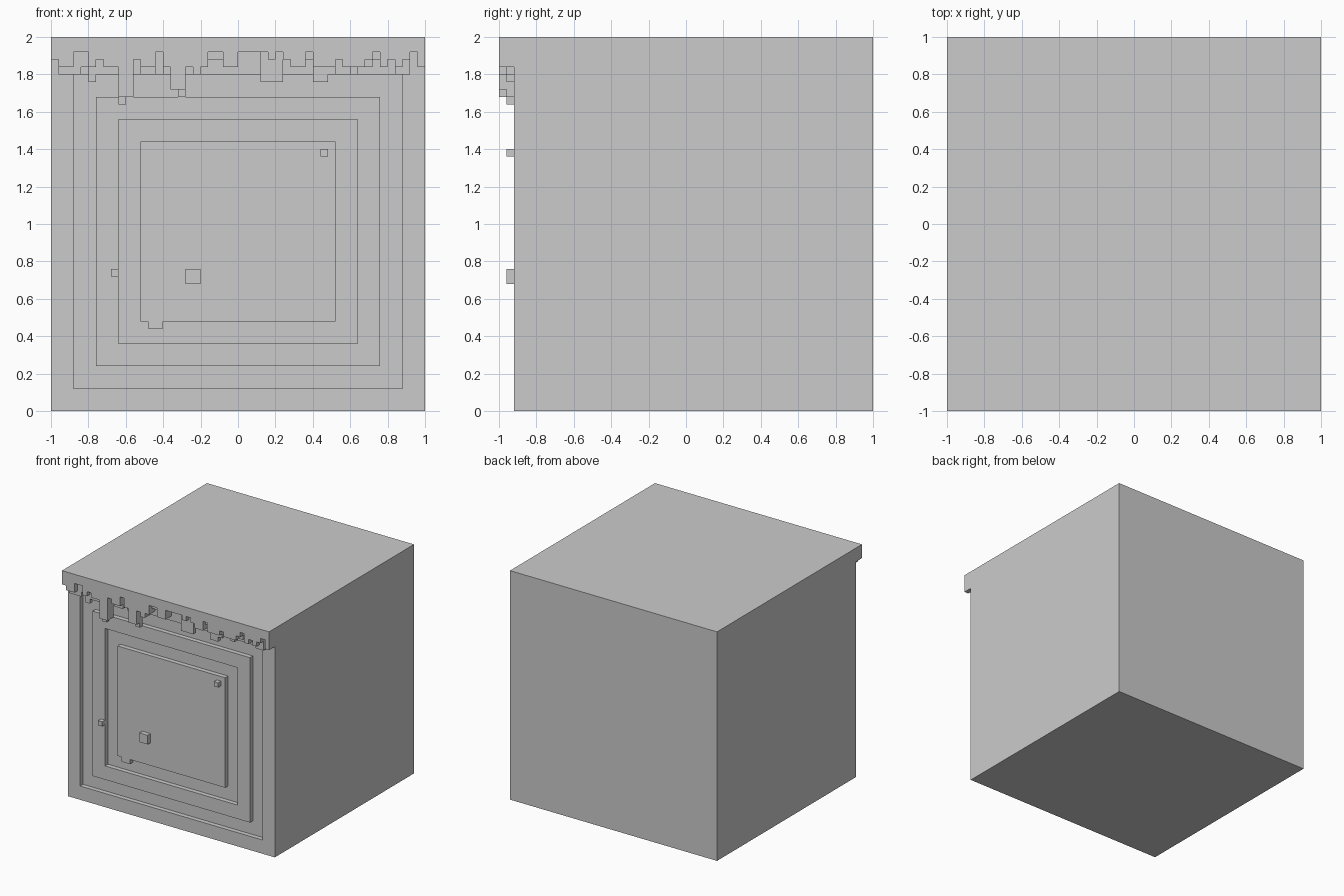
import bpy, bmesh
from mathutils import Matrix, Vector

if "Cube" in bpy.data.objects:
    bpy.data.objects.remove(bpy.data.objects["Cube"])

U = 0.04  # pixel size of the block


def boxes(name, items):
    """One object made of boxes (x0, x1, y0, y1, z0, z1)."""
    bm = bmesh.new()
    for x0, x1, y0, y1, z0, z1 in items:
        m = Matrix.Translation(((x0 + x1) / 2, (y0 + y1) / 2, (z0 + z1) / 2))
        m = m @ Matrix.Diagonal(Vector((x1 - x0, y1 - y0, z1 - z0, 1)))
        bmesh.ops.create_cube(bm, size=1, matrix=m)
    me = bpy.data.meshes.new(name)
    bm.to_mesh(me)
    bm.free()
    ob = bpy.data.objects.new(name, me)
    bpy.context.collection.objects.link(ob)
    return ob


def frame(name, ox, oz, w):
    """Raised square frame on the front, outer half size ox/oz, bar width w."""
    y0, y1, c = -0.92, -0.88, 0.96
    ix, iz = ox - w, oz - w
    boxes(name, [(-ox, -ix, y0, y1, c - oz, c + oz), (ix, ox, y0, y1, c - oz, c + oz),
                 (-ix, ix, y0, y1, c - oz, c - iz), (-ix, ix, y0, y1, c + iz, c + oz)])


def drips(name, depths, y0, y1):
    """Hanging columns; runs of equal depth become one box."""
    items, start = [], 0
    for i in range(1, len(depths) + 1):
        if i == len(depths) or depths[i] != depths[start]:
            d = int(depths[start])
            if d:
                items.append((-1 + start * U, -1 + i * U, y0, y1, 1.92 - d * U, 1.92))
            start = i
    boxes(name, items)


# Main block and overhanging lip
boxes("block", [(-1, 1, -0.88, 1, 0, 2)])
boxes("top_lip", [(-1, 1, -1, -0.88, 1.92, 2)])

# Concentric raised frames and centre panel
frame("outer_frame", 1.0, 0.96, 0.12)
frame("inner_frame", 0.76, 0.72, 0.12)
boxes("centre_panel", [(-0.52, 0.52, -0.92, -0.88, 0.48, 1.44),
                       (-0.48, -0.40, -0.92, -0.88, 0.44, 0.48)])

# Two layers of drips under the lip
drips("front_drips", "12200" "21226" "61220" "25523" "20022" "00001"
      "01220" "22212" "22102" "12102", -1.0, -0.96)
drips("back_drips", "13332" "43337" "61330" "35623" "21122" "00044"
      "41221" "44312" "32212" "13302", -0.96, -0.92)

# Small cubes on the front
boxes("front_specks", [(0.44, 0.48, -0.96, -0.92, 1.36, 1.40),
                       (-0.28, -0.20, -0.96, -0.92, 0.68, 0.76),
                       (-0.68, -0.64, -0.96, -0.92, 0.72, 0.76)])
